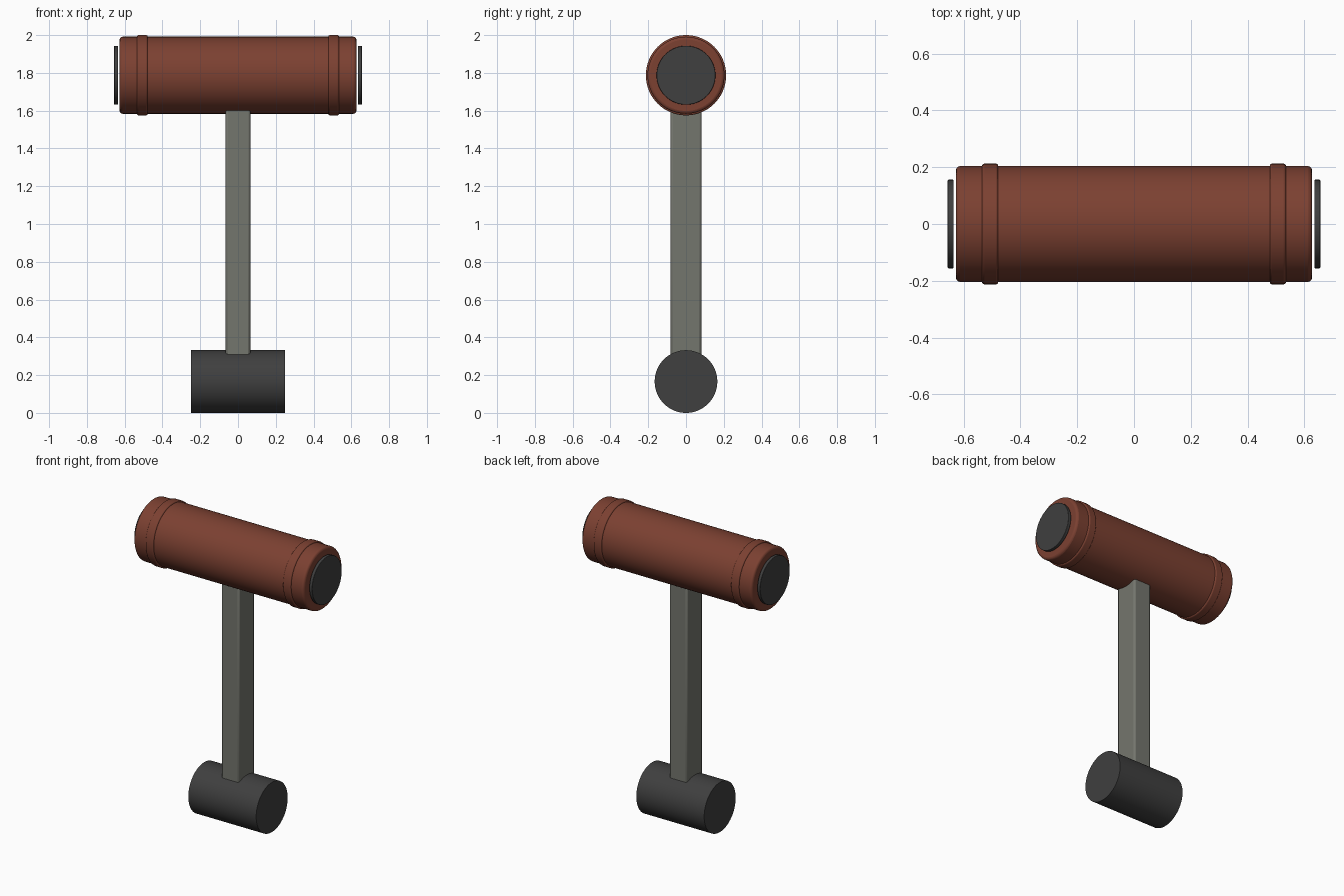
import bpy
import math

cube = bpy.data.objects.get("Cube")
if cube:
    bpy.data.objects.remove(cube, do_unlink=True)


def material(name, rgb):
    mat = bpy.data.materials.new(name)
    mat.use_nodes = True
    color = (*rgb, 1.0)
    mat.diffuse_color = color
    mat.node_tree.nodes["Principled BSDF"].inputs["Base Color"].default_value = color
    return mat


leather = material("reddish brown", (0.20, 0.052, 0.031))
steel = material("greenish grey", (0.175, 0.18, 0.155))
rubber = material("charcoal", (0.05, 0.05, 0.05))


def finish(name, mat, bevel, segments):
    obj = bpy.context.object
    obj.name = name
    obj.data.materials.append(mat)
    bpy.ops.object.transform_apply(location=False, rotation=True, scale=True)
    if bevel:
        mod = obj.modifiers.new("Rounded edges", "BEVEL")
        mod.width = bevel
        mod.segments = segments
        mod.limit_method = "ANGLE"
        mod.angle_limit = math.radians(40)
    bpy.ops.object.shade_smooth_by_angle(angle=math.radians(35))
    return obj


def roller(name, mat, radius, x_min, x_max, z, bevel=0.0):
    """Cylinder lying along the x axis."""
    bpy.ops.mesh.primitive_cylinder_add(
        vertices=64, radius=radius, depth=x_max - x_min,
        location=((x_min + x_max) / 2, 0, z), rotation=(0, math.pi / 2, 0))
    return finish(name, mat, bevel, 3)


TOP_Z = 1.7875
BASE_R = 0.166

# Base pivot and upright arm
roller("base_pivot", rubber, BASE_R, -0.25, 0.25, BASE_R)
arm_bottom, arm_top = 0.2, 1.72
bpy.ops.mesh.primitive_cube_add(size=1, location=(0, 0, (arm_bottom + arm_top) / 2))
bpy.context.object.scale = (0.13, 0.164, arm_top - arm_bottom)
finish("arm", steel, 0.012, 2)

# Padded roll
roller("padded_roll", leather, 0.204, -0.627, 0.627, TOP_Z, 0.015)

# Raised bands and end discs on both sides
for side, sign in (("left", 1), ("right", -1)):
    for part, mat, radius, inner, outer, bevel in (
            ("band", leather, 0.2125, 0.478, 0.535, 0.008),
            ("end_disc", rubber, 0.156, 0.635, 0.656, 0.003)):
        lo, hi = sorted((sign * inner, sign * outer))
        roller(f"{side}_{part}", mat, radius, lo, hi, TOP_Z, bevel)
